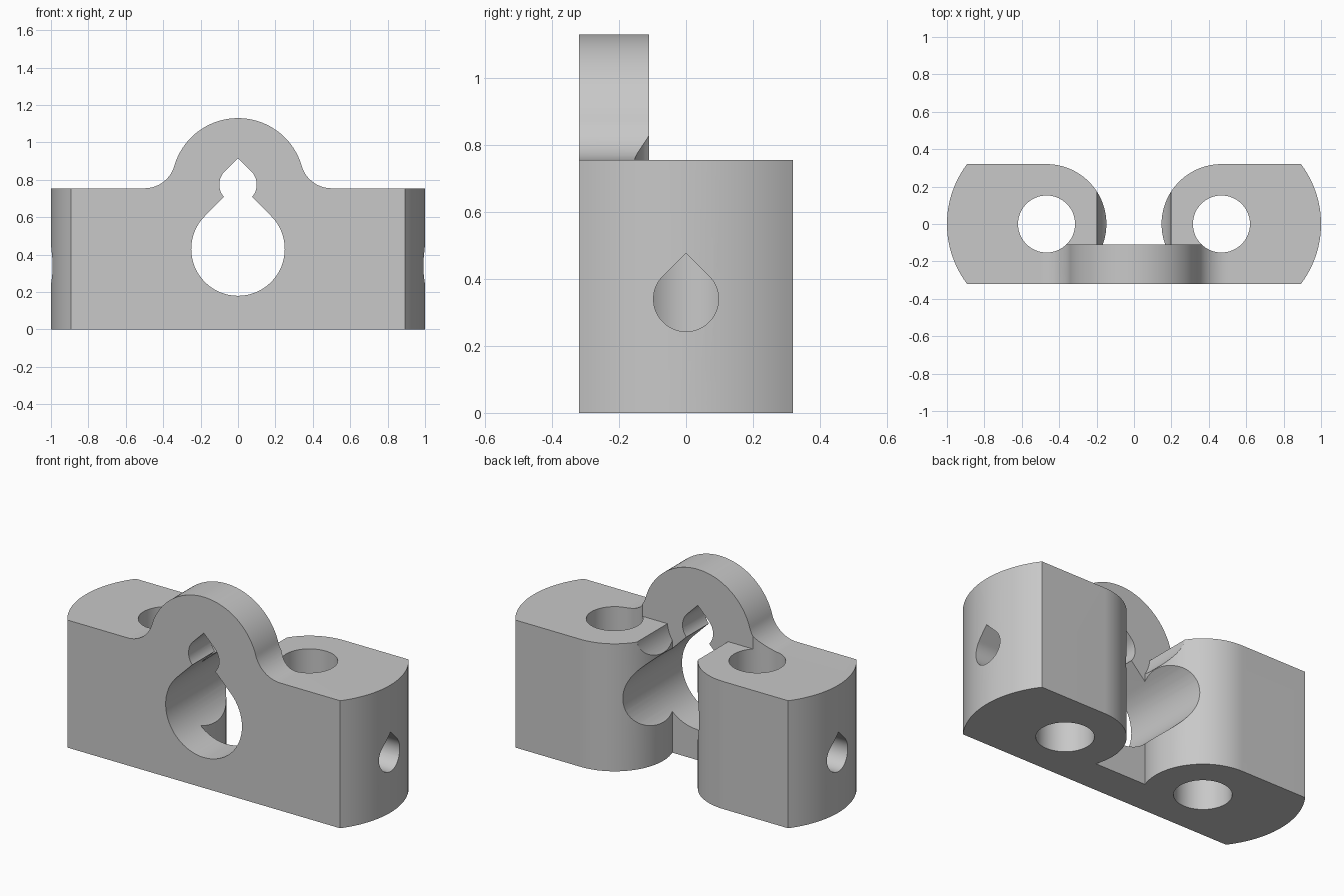
import bpy, bmesh
from math import sin, cos, radians, degrees, asin, atan2, sqrt
from mathutils import Vector

cube = bpy.data.objects.get("Cube")
if cube:
    bpy.data.objects.remove(cube)

HOLE_X, HOLE_R = 0.4675, 0.1525     # bolt holes
HALF_D, WALL_Y, TOP = 0.32, -0.11, 0.755
ARCH_Z, ARCH_R = 0.775, 0.355

grey = bpy.data.materials.new("plain_grey")
grey.use_nodes = True
grey.diffuse_color = (0.58, 0.58, 0.58, 1)
grey.node_tree.nodes["Principled BSDF"].inputs["Base Color"].default_value = grey.diffuse_color


def arc(cx, cy, r, a0, a1, n):
    """Points on an arc, angles in degrees."""
    angles = [radians(a0 + (a1 - a0) * i / n) for i in range(n + 1)]
    return [(cx + r * cos(a), cy + r * sin(a)) for a in angles]


def teardrop(cx, cy, r):
    return arc(cx, cy, r, 135, 405, 48) + [(cx, cy + r * sqrt(2))]


def prism(name, points, axis, start, end):
    """Extrude a 2D outline along x, y or z."""
    place = {"x": lambda p, t: (t, p[0], p[1]),
             "y": lambda p, t: (p[0], t, p[1]),
             "z": lambda p, t: (p[0], p[1], t)}[axis]
    bm = bmesh.new()
    face = bm.faces.new([bm.verts.new(place(p, start)) for p in points])
    side = bmesh.ops.extrude_face_region(bm, geom=[face])["geom"]
    shift = Vector(place((0, 0), end - start))
    bmesh.ops.translate(bm, vec=shift,
                        verts=[g for g in side if isinstance(g, bmesh.types.BMVert)])
    bmesh.ops.recalc_face_normals(bm, faces=bm.faces)
    mesh = bpy.data.meshes.new(name)
    bm.to_mesh(mesh)
    bm.free()
    mesh.materials.append(grey)
    obj = bpy.data.objects.new(name, mesh)
    bpy.context.collection.objects.link(obj)
    return obj


def cut(target, cutter):
    mod = target.modifiers.new("cut", "BOOLEAN")
    mod.operation, mod.solver, mod.object = "DIFFERENCE", "EXACT", cutter
    bpy.context.view_layer.objects.active = target
    bpy.ops.object.modifier_apply(modifier=mod.name)
    bpy.data.objects.remove(cutter)


def mirrored(points):
    return points + [(-x, y) for x, y in reversed(points)]


# Plan outline: rounded ends, two rounded lobes and the gap between them
end_x = 0.893
end_a = degrees(atan2(HALF_D, end_x - HOLE_X))
end_r = 1 - HOLE_X
wall_a = 180 + degrees(asin(-WALL_Y / HALF_D))
half = arc(HOLE_X, 0, end_r, -end_a, end_a, 24)
half[0], half[-1] = (end_x, -HALF_D), (end_x, HALF_D)
half += arc(HOLE_X, 0, HALF_D, 90, wall_a, 36)
body = prism("clamp_body", mirrored(half), "z", 0, 1.2)

# Space above the filleted arch
fx = 0.5
fr = 0.166
fz = TOP + fr
tangent = degrees(atan2(fz - ARCH_Z, fx))
above = [(1.3, 1.4), (1.3, TOP)]
above += arc(fx, fz, fr, 270, 180 + tangent, 20)
above += arc(0, ARCH_Z, ARCH_R, tangent, 90, 32)[1:]
outline = above + [(-x, z) for x, z in reversed(above[:-1])]
cut(body, prism("arch_cutter", outline, "y", -1, 1))

# Lower the lobes behind the front plate
step = [(WALL_Y, TOP), (1, TOP), (1, 1.5), (WALL_Y, 1.5)]
cut(body, prism("step_cutter", step, "x", -1.5, 1.5))

# Round relief between the lobes, behind the plate
cut(body, prism("relief_cutter", arc(0, ARCH_Z, 0.2, 0, 357, 84), "y", WALL_Y, 1))

# Keyhole opening through plate and lobes
cut(body, prism("large_keyhole", teardrop(0, 0.43, 0.25), "y", -1, 1))
cut(body, prism("small_keyhole", teardrop(0, ARCH_Z, 0.1), "y", -1, 1))

# Vertical bolt holes and the side holes that reach them
for s in (-1, 1):
    ring = arc(s * HOLE_X, 0, HOLE_R, 0, 354, 59)
    cut(body, prism("bolt_hole", ring, "z", -1, 2))
    cut(body, prism("side_hole", teardrop(0, 0.34, 0.097), "x", s * HOLE_X, s * 1.2))

bpy.ops.object.select_all(action="DESELECT")
body.select_set(True)
bpy.context.view_layer.objects.active = body
bpy.ops.object.shade_smooth_by_angle(angle=radians(30))
